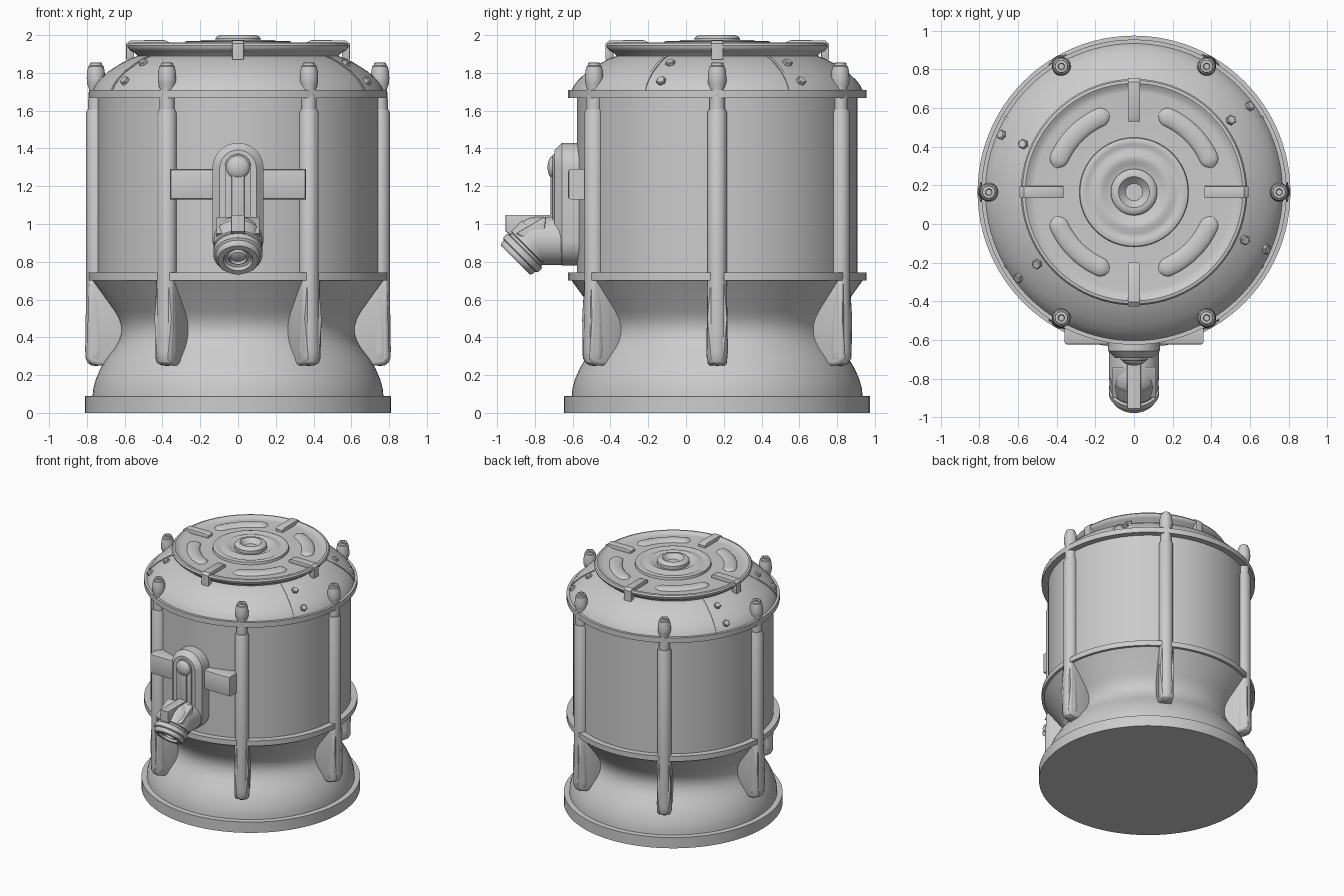
import bpy, bmesh
from math import pi, sin, cos, radians
from mathutils import Matrix, Vector

T = Matrix.Translation
R = Matrix.Rotation
AXIS = T((0, 0.165, 0))          # vertical axis of the tank


def finish(name, bm, mat, angle=32):
    """Smooth shading with sharp creases, placed by matrix."""
    bmesh.ops.remove_doubles(bm, verts=bm.verts, dist=1e-5)
    bmesh.ops.recalc_face_normals(bm, faces=bm.faces)
    for f in bm.faces:
        f.smooth = True
    for e in bm.edges:
        if len(e.link_faces) == 2 and e.calc_face_angle(0) > radians(angle):
            e.smooth = False
    bm.transform(mat)
    me = bpy.data.meshes.new(name)
    bm.to_mesh(me)
    bm.free()
    ob = bpy.data.objects.new(name, me)
    bpy.context.collection.objects.link(ob)
    return ob


def lathe(name, pts, mat=AXIS, segs=96):
    bm = bmesh.new()
    vs = [bm.verts.new((r, 0, z)) for r, z in pts]
    es = [bm.edges.new(p) for p in zip(vs, vs[1:])]
    bmesh.ops.spin(bm, geom=vs + es, axis=(0, 0, 1), cent=(0, 0, 0),
                   angle=2 * pi, steps=segs, use_merge=True)
    return finish(name, bm, mat)


def prism(name, pts, y0, y1, mat, bevel=0.0, steps=2):
    """Outline in x-z, extruded along y."""
    bm = bmesh.new()
    f = bm.faces.new([bm.verts.new((x, y0, z)) for x, z in pts])
    ext = bmesh.ops.extrude_face_region(bm, geom=[f])["geom"]
    for v in ext:
        if isinstance(v, bmesh.types.BMVert):
            v.co.y = y1
    if bevel:
        es = [e for e in bm.edges if e.calc_face_angle(0) > 0.5]
        bmesh.ops.bevel(bm, geom=es, offset=bevel, segments=steps,
                        profile=0.5, affect='EDGES', clamp_overlap=True)
    return finish(name, bm, mat)


def stadium(w, z0, z1, n=20):
    up = [(w * cos(pi * i / n), z1 + w * sin(pi * i / n)) for i in range(n + 1)]
    dn = [(-w * cos(pi * i / n), z0 - w * sin(pi * i / n)) for i in range(n + 1)]
    return up + dn


def radial(deg):
    return AXIS @ R(radians(deg), 4, 'Z')


# Tank: foot, waist, drum and dome
lathe("base", [(0, 0), (0.81, 0), (0.81, 0.088), (0.77, 0.09), (0.766, 0.13),
               (0.752, 0.18), (0.728, 0.235), (0.695, 0.29), (0.655, 0.34),
               (0.632, 0.38), (0.62, 0.42), (0.62, 0.46), (0.632, 0.5),
               (0.655, 0.54), (0.77, 0.7), (0.7, 0.72)])
lathe("drum", [(0.7, 0.7), (0.743, 0.72), (0.743, 1.7), (0.7, 1.7)])
for name, z in (("lower_hoop", 0.70), ("upper_hoop", 1.668)):
    lathe(name, [(0.73, z), (0.79, z), (0.79, z + 0.042), (0.73, z + 0.042)])
dome = [(0.772, 1.705), (0.757, 1.735), (0.735, 1.763), (0.69, 1.805),
        (0.62, 1.85), (0.57, 1.876), (0.53, 1.89)]
lathe("dome", dome + [(0.4, 1.895)])

# Lid with rolled rim and stepped centre
lathe("lid", [(0.5, 1.885), (0.53, 1.887), (0.545, 1.905), (0.57, 1.918),
              (0.583, 1.932), (0.586, 1.945), (0.578, 1.957), (0.563, 1.96),
              (0.55, 1.953), (0.535, 1.944), (0.515, 1.942), (0.283, 1.945),
              (0.28, 1.965), (0.265, 1.97), (0.25, 1.969), (0.235, 1.962),
              (0.215, 1.964), (0.19, 1.974), (0.165, 1.973), (0.145, 1.96),
              (0.12, 1.956), (0.12, 1.982), (0.112, 1.993), (0.095, 2.0),
              (0.08, 2.0), (0.066, 1.985), (0.045, 1.965), (0, 1.965)])

# Pressed arcs on the lid
for k in range(4):
    bm = bmesh.new()
    rows = []
    for i in range(25):
        a = radians(17 + 56 * i / 24)
        s = min(1, (max(0.0, 1 - abs(i / 12 - 1)) * 5 + 0.02)) ** 0.5
        rows.append([bm.verts.new(((0.425 + 0.05 * s * cos(t)) * cos(a),
                                   (0.425 + 0.05 * s * cos(t)) * sin(a),
                                   1.938 + 0.024 * s * sin(t)))
                     for t in [pi * j / 10 for j in range(11)]])
    for p, q in zip(rows, rows[1:]):
        for j in range(10):
            bm.faces.new((p[j], p[j + 1], q[j + 1], q[j]))
    finish(f"lid_arc_{k}", bm, radial(90 * k), 80)

# Lid clips, one per quarter
clip = [(0.365, 1.94), (0.365, 1.962), (0.39, 1.974), (0.57, 1.972),
        (0.592, 1.955), (0.592, 1.87), (0.55, 1.87), (0.55, 1.94)]
for k in range(4):
    prism(f"lid_clip_{k}", clip, -0.031, 0.031, radial(90 * k), 0.004)

# Six posts with finials, and the fins that join them to the waist
post = [(0, 0.248), (0.025, 0.252), (0.045, 0.266), (0.055, 0.29), (0.057, 0.33),
        (0.052, 0.65), (0.052, 1.59), (0.045, 1.605), (0.041, 1.607),
        (0.041, 1.66), (0.037, 1.715), (0.048, 1.745), (0.049, 1.775),
        (0.046, 1.81), (0.041, 1.834), (0.034, 1.838), (0.032, 1.853),
        (0.018, 1.855), (0.014, 1.845), (0, 1.845)]
fin = [(0.56, 0.71), (0.79, 0.71), (0.795, 0.5), (0.8, 0.29), (0.78, 0.26),
       (0.74, 0.25), (0.66, 0.25), (0.56, 0.35)]
for k in range(6):
    m = radial(60 * k)
    lathe(f"post_{k}", post, m @ T((0.752, 0, 0)), 28)
    prism(f"fin_{k}", fin, -0.052, 0.052, m, 0.02, 3)

# Dome seams and hex bolts
inner = [(r - 0.02, z - 0.02) for r, z in reversed(dome)]
seam = [(r + 0.003, z + 0.003) for r, z in dome] + inner
for k, deg in enumerate((30, 150, 210, 330)):
    prism(f"dome_seam_{k}", seam, -0.008, 0.008, radial(deg))
    for tag, r, z, tilt in (("outer", 0.742, 1.754, 48), ("inner", 0.622, 1.849, 31)):
        lathe(f"{tag}_bolt_{k}", [(0, -0.01), (0.026, -0.01), (0.026, 0.013),
                                  (0.021, 0.018), (0, 0.018)],
              radial(deg + 6.6) @ T((r, 0, z)) @ R(radians(tilt), 4, 'Y'), 6)

# Tap: cross strap, backplate, raised panel and button
I = Matrix.Identity(4)
prism("tap_strap", [(-0.36, 1.13), (0.36, 1.13), (0.36, 1.29), (-0.36, 1.29)],
      -0.625, -0.48, I, 0.015)
prism("tap_backplate", stadium(0.135, 0.915, 1.295), -0.695, -0.5, I, 0.038, 1)
prism("tap_panel", stadium(0.07, 0.98, 1.3), -0.706, -0.66, I, 0.006)
prism("tap_rib", stadium(0.034, 1.0, 1.26), -0.718, -0.66, I, 0.008)
button = [(0.064 * cos(t), 0.036 * sin(t)) for t in [pi / 2 * i / 8 for i in range(9)]]
lathe("tap_button", [(0.064, -0.03)] + button,
      T((0, -0.697, 1.3)) @ R(pi / 2, 4, 'X'), 32)

# Spout: straight pipe, elbow and nozzle pointing down and forward
lathe("spout_pipe", [(0, 0), (0.13, 0), (0.13, 0.23), (0, 0.23)],
      T((0, -0.56, 0.912)) @ R(pi / 2, 4, 'X'), 48)
ball = [(0.13 * sin(t), 0.13 * cos(t)) for t in [pi * i / 20 for i in range(21)]]
lathe("spout_elbow", ball, T((0, -0.79, 0.912)) @ R(pi / 2, 4, 'X'), 48)
lathe("spout_nozzle", [(0, -0.02), (0.128, -0.02), (0.128, 0.06), (0.118, 0.065),
                       (0.118, 0.078), (0.13, 0.083), (0.13, 0.115), (0.118, 0.122),
                       (0.116, 0.142), (0.107, 0.153), (0.078, 0.153), (0.07, 0.135),
                       (0.055, 0.13), (0.045, 0.14), (0.035, 0.11), (0, 0.11)],
      T((0, -0.795, 0.917)) @ R(radians(135), 4, 'X'), 48)
# Flat grip on top of the spout
side = [(-0.955, 0.96), (-0.955, 1.048), (-0.68, 1.048), (-0.68, 0.93), (-0.85, 0.9)]
prism("spout_grip", side, -0.036, 0.036, R(pi / 2, 4, 'Z'), 0.005)
cheek = [(-0.90, 0.95), (-0.755, 1.036), (-0.74, 1.036), (-0.755, 0.93), (-0.80, 0.90)]
prism("spout_cheeks", cheek, -0.115, 0.115, R(pi / 2, 4, 'Z'), 0.006)
